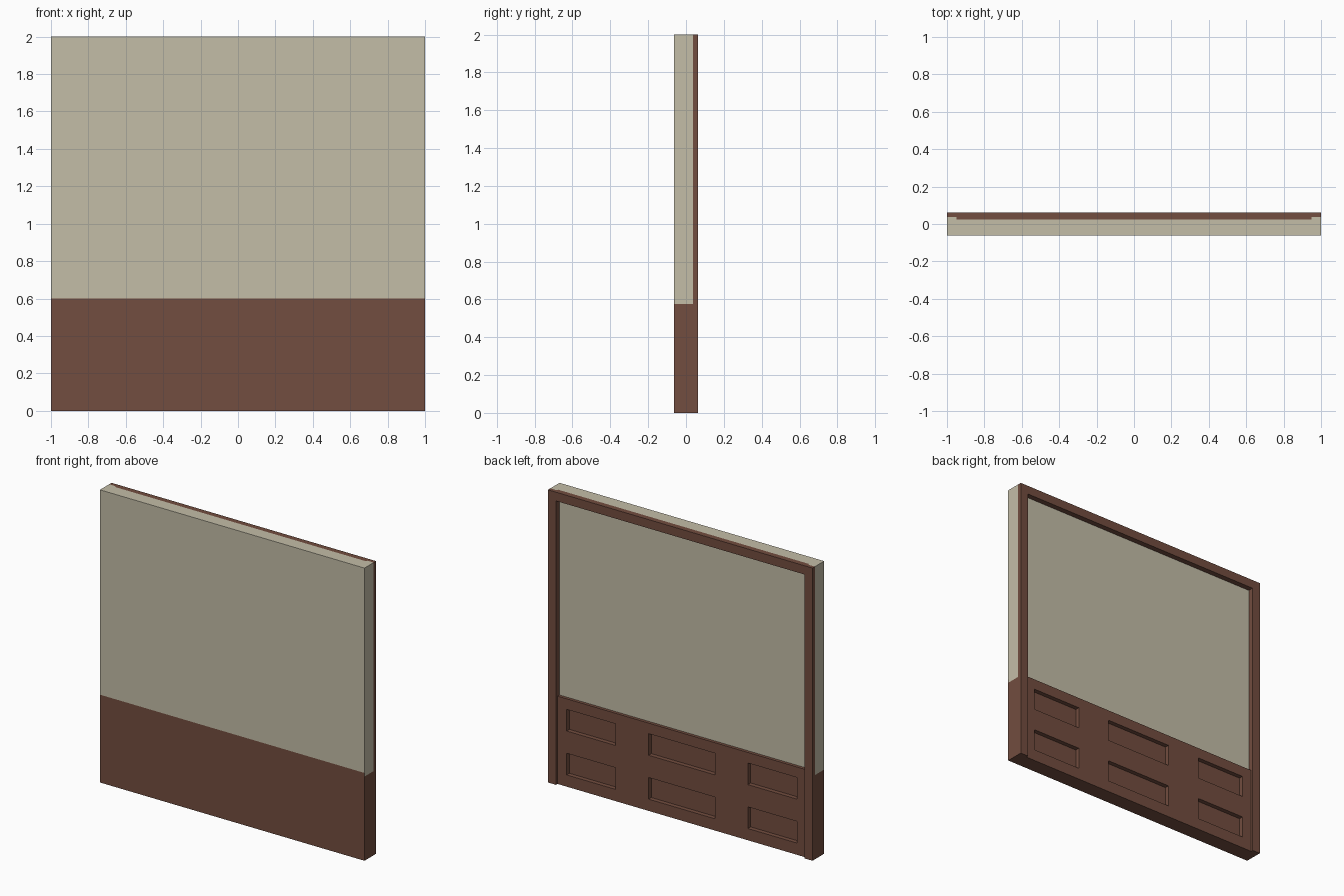
import bpy, bmesh
from mathutils import Vector

if "Cube" in bpy.data.objects:
    bpy.data.objects.remove(bpy.data.objects["Cube"])


def material(name, rgb):
    m = bpy.data.materials.new(name)
    m.diffuse_color = (*rgb, 1)
    m.use_nodes = True
    m.node_tree.nodes["Principled BSDF"].inputs["Base Color"].default_value = m.diffuse_color
    return m


WOOD = material("wood", (0.17, 0.074, 0.05))
PLASTER = material("plaster", (0.55, 0.51, 0.39))
F, B = -0.0625, 0.0625      # front and back faces
INNER = 0.025               # recessed plaster face at the back
PANEL = 0.046               # face of the wooden panelling


def finish(name, bm, mat):
    bmesh.ops.recalc_face_normals(bm, faces=bm.faces[:])
    me = bpy.data.meshes.new(name)
    bm.to_mesh(me)
    bm.free()
    me.materials.append(mat)
    ob = bpy.data.objects.new(name, me)
    bpy.context.collection.objects.link(ob)


def box_bm(x0, x1, y0, y1, z0, z1):
    bm = bmesh.new()
    bmesh.ops.create_cube(bm, size=1)
    for v in bm.verts:
        v.co = Vector((x1 if v.co.x > 0 else x0,
                       y1 if v.co.y > 0 else y0,
                       z1 if v.co.z > 0 else z0))
    return bm


def box(name, mat, *dims):
    finish(name, box_bm(*dims), mat)


# Upper plaster wall
box("plaster_wall", PLASTER, -0.95, 0.95, F, INNER, 0.6, 2)

# Wooden base with six sunken panels on the back
bm = box_bm(-0.94, 0.94, F, PANEL, 0, 0.6)
columns = [(-0.87, -0.5), (-0.25, 0.25), (0.5, 0.87)]
rows = [(0.08, 0.228), (0.38, 0.528)]
cuts = [((x, 0, 0), (1, 0, 0)) for c in columns for x in c]
cuts += [((0, 0, z), (0, 0, 1)) for r in rows for z in r]
for co, no in cuts:
    bmesh.ops.bisect_plane(bm, geom=bm.verts[:] + bm.edges[:] + bm.faces[:],
                           plane_co=co, plane_no=no)


def sunken(face):
    c = face.calc_center_median()
    return (c.y > PANEL - 0.001
            and any(a < c.x < b for a, b in columns)
            and any(a < c.z < b for a, b in rows))


faces = [f for f in bm.faces if sunken(f)]
new = bmesh.ops.extrude_discrete_faces(bm, faces=faces)["faces"]
bmesh.ops.translate(bm, vec=(0, -0.03, 0),
                    verts=list({v for f in new for v in f.verts}))
finish("panelled_base", bm, WOOD)

# Side ends: plaster, wood base, thin plaster lip and frame post
for side, s in (("left", -1), ("right", 1)):
    def end(name, mat, xa, xb, *rest):
        box(side + name, mat, *sorted((s * xa, s * xb)), *rest)

    end("_plaster_end", PLASTER, 0.95, 1, F, 0.0365, 0.6, 2)
    end("_plaster_lip", PLASTER, 0.997, 1, F + 0.001, 0.0365, 0.575, 0.6)
    end("_base_end", WOOD, 0.94, 1, F, 0.0365, 0, 0.575)
    end("_base_cap", WOOD, 0.94, 0.997, F, 0.0365, 0.575, 0.6)
    end("_base_front_strip", WOOD, 0.997, 1, F, F + 0.001, 0.575, 0.6)
    end("_post", WOOD, 0.95, 1, 0.0365, B, 0, 2)
    end("_post_inner", WOOD, 0.94, 0.95, INNER, B, 0, 2)

# Top rail of the back frame
box("top_rail", WOOD, -0.94, 0.94, INNER, B, 1.94, 2)
